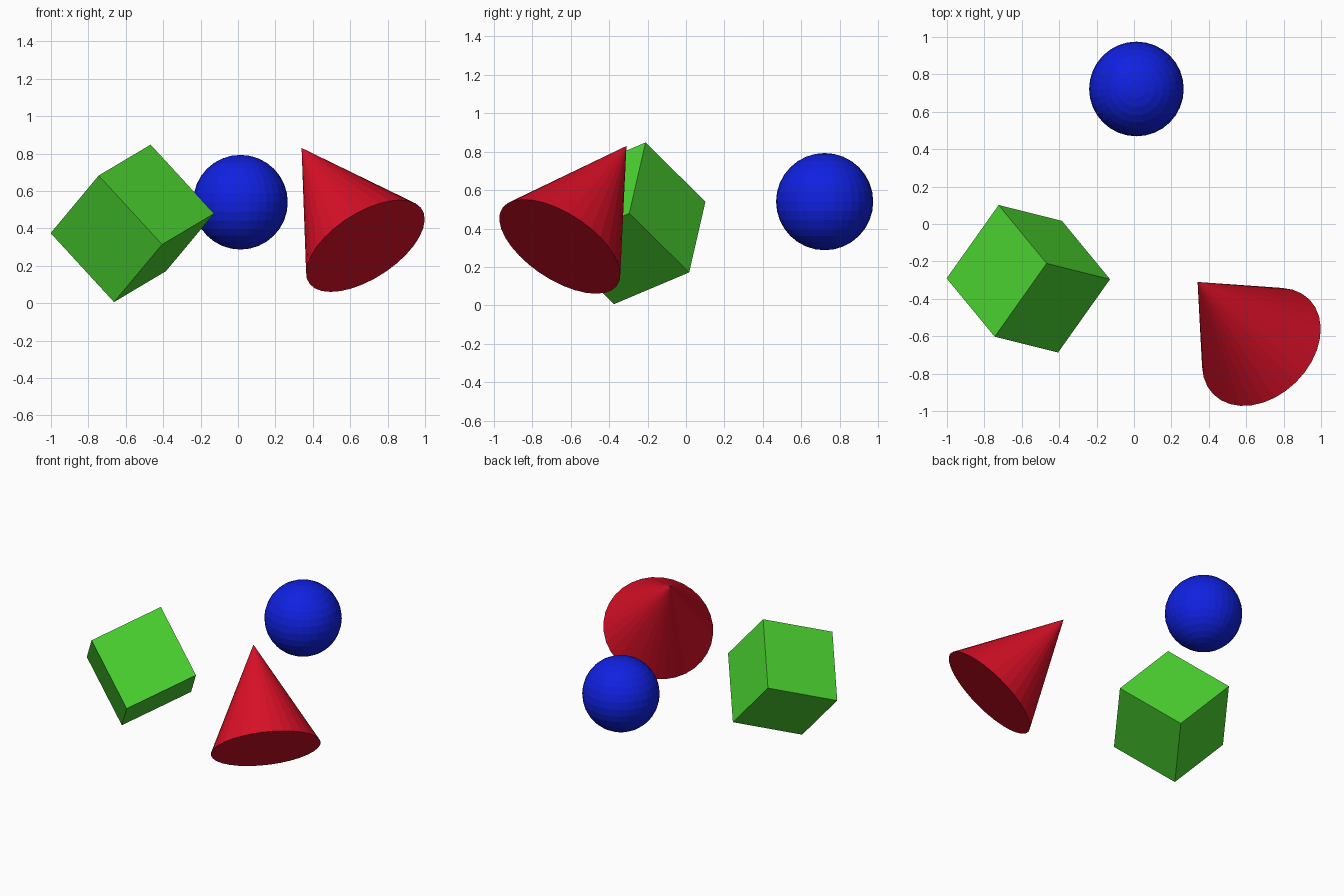
import bpy
from mathutils import Vector, Matrix

if "Cube" in bpy.data.objects:
    bpy.data.objects.remove(bpy.data.objects["Cube"])


def finish(name, color):
    obj = bpy.context.object
    obj.name = name
    mat = bpy.data.materials.new(name + "_color")
    mat.diffuse_color = (*color, 1)
    mat.use_nodes = True
    mat.node_tree.nodes["Principled BSDF"].inputs["Base Color"].default_value = mat.diffuse_color
    obj.data.materials.append(mat)
    return obj


# Tilted cube: orientation from two of its edge directions
side = 0.508
ex = Vector((0.34, -0.085, -0.37)).normalized()
ey = Vector((0.27, 0.39, 0.17))
ey = (ey - ey.dot(ex) * ex).normalized()
ez = ex.cross(ey)
rot = Matrix((ex, ey, ez)).transposed()
bpy.ops.mesh.primitive_cube_add(size=side, location=(-0.565, -0.293, 0.427),
                                rotation=rot.to_euler())
finish("green_cube", (0.07, 0.65, 0.03))

# Faceted sphere
bpy.ops.mesh.primitive_uv_sphere_add(segments=32, ring_count=16, radius=0.253,
                                     location=(0.013, 0.722, 0.54))
finish("blue_sphere", (0.005, 0.015, 0.75))

# Tilted cone: spans base centre to apex
apex = Vector((0.34, -0.31, 0.83))
base = Vector((0.681, -0.657, 0.306))
axis = apex - base
bpy.ops.mesh.primitive_cone_add(vertices=32, radius1=0.361, depth=axis.length,
                                location=(apex + base) / 2,
                                rotation=axis.to_track_quat('Z', 'Y').to_euler())
finish("red_cone", (0.7, 0.005, 0.02))
